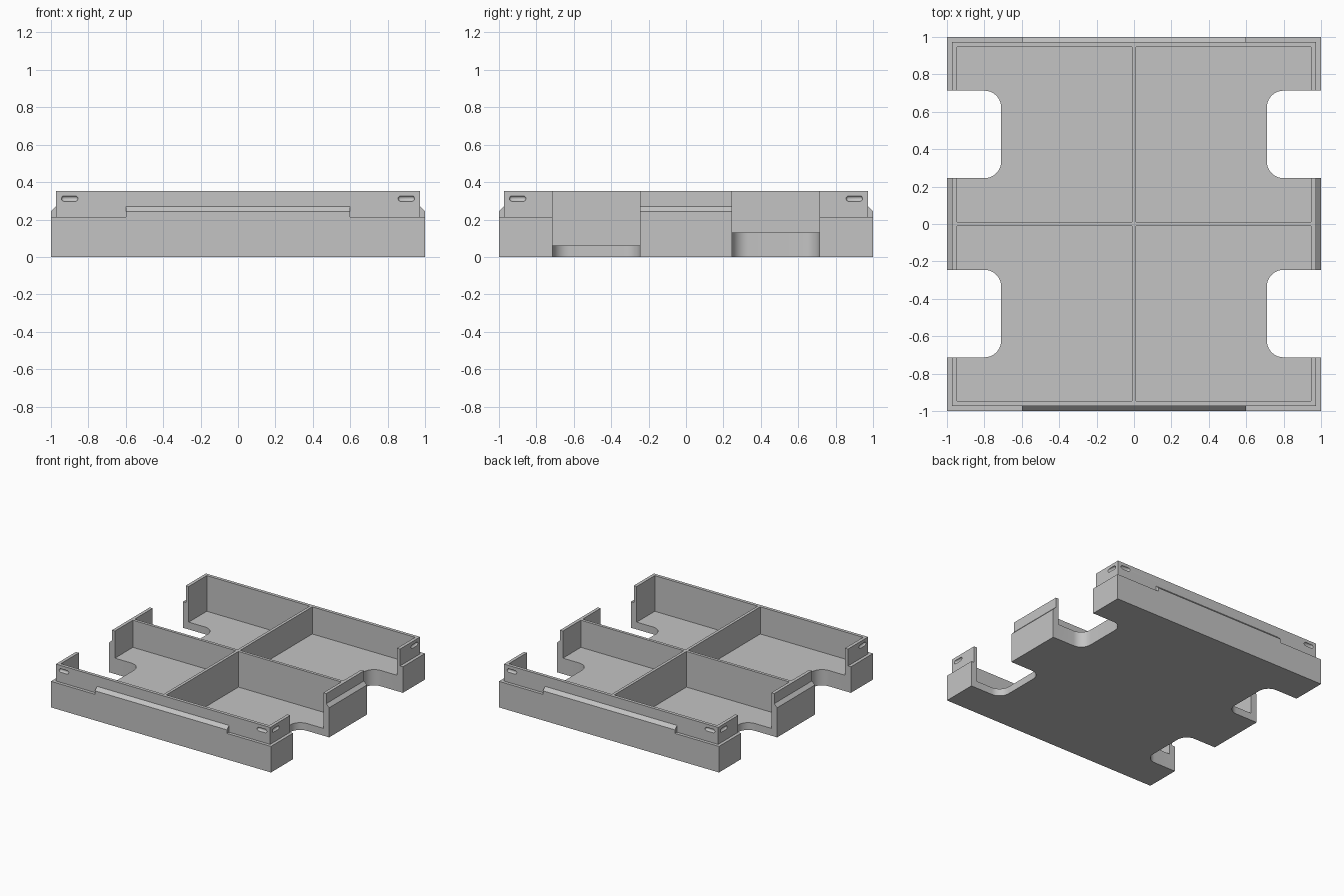
import bpy
import bmesh
from math import pi
from mathutils import Matrix, Vector

cube = bpy.data.objects.get("Cube")
if cube:
    bpy.data.objects.remove(cube, do_unlink=True)

# Main dimensions
LEDGE, TOP = 0.214, 0.353       # step height and rim height
RIM, INNER = 0.974, 0.947       # half widths of the rim and the cavity
WEB = 0.012                     # half thickness of the dividers
LOW, HIGH = 0.06, 0.13          # floor heights

grey = bpy.data.materials.new("grey plastic")
grey.use_nodes = True
colour = (0.55, 0.55, 0.55, 1)
grey.diffuse_color = colour
grey.node_tree.nodes["Principled BSDF"].inputs["Base Color"].default_value = colour


def finish(name, bm):
    """Turn a bmesh into an object with clean normals."""
    bmesh.ops.recalc_face_normals(bm, faces=bm.faces)
    mesh = bpy.data.meshes.new(name)
    bm.to_mesh(mesh)
    bm.free()
    mesh.materials.append(grey)
    obj = bpy.data.objects.new(name, mesh)
    bpy.context.scene.collection.objects.link(obj)
    return obj


def box(name, low, high, corner=0):
    """Box between two corners, optionally with rounded vertical edges."""
    low, high = Vector(low), Vector(high)
    bm = bmesh.new()
    bmesh.ops.create_cube(bm, size=1)
    bmesh.ops.scale(bm, vec=high - low, verts=bm.verts)
    bmesh.ops.translate(bm, vec=(low + high) / 2, verts=bm.verts)
    if corner:
        upright = [e for e in bm.edges
                   if abs(e.verts[0].co.z - e.verts[1].co.z) > 0.01]
        bmesh.ops.bevel(bm, geom=upright, offset=corner, segments=10,
                        profile=0.5, affect='EDGES')
    return finish(name, bm)


def stepped_block():
    """Square block whose upper part is set in to form a ledge."""
    bm = bmesh.new()
    rings = []
    for half, z in ((1, 0), (1, LEDGE), (RIM, LEDGE), (RIM, TOP)):
        rings.append([bm.verts.new((sx * half, sy * half, z))
                      for sx, sy in ((-1, -1), (1, -1), (1, 1), (-1, 1))])
    for a, b in zip(rings, rings[1:]):
        for i in range(4):
            j = (i + 1) % 4
            bm.faces.new((a[i], a[j], b[j], b[i]))
    bm.faces.new(rings[0])
    bm.faces.new(rings[-1])
    return finish("tray", bm)


def ridge(turn):
    """Sloped locking ridge on the ledge of one side."""
    bm = bmesh.new()
    profile = ((0.96, 0.2), (1, 0.2), (1, 0.243), (RIM, 0.27), (0.96, 0.27))
    face = bm.faces.new([bm.verts.new((x, -0.6, z)) for x, z in profile])
    out = bmesh.ops.extrude_face_region(bm, geom=[face])
    moved = [v for v in out["geom"] if isinstance(v, bmesh.types.BMVert)]
    bmesh.ops.translate(bm, vec=(0, 1.2, 0), verts=moved)
    bmesh.ops.rotate(bm, matrix=Matrix.Rotation(turn, 3, 'Z'), verts=bm.verts)
    return finish("ridge", bm)


def slot(turn, side):
    """Capsule cutter for a shallow clip slot near a corner."""
    bm = bmesh.new()
    bmesh.ops.create_uvsphere(bm, u_segments=16, v_segments=9, radius=0.015)
    for v in bm.verts:
        v.co.z += 0.029 if v.co.z > 0 else -0.029
    bmesh.ops.rotate(bm, matrix=Matrix.Rotation(pi / 2, 3, 'X'), verts=bm.verts)
    bmesh.ops.translate(bm, vec=(RIM, side * 0.9, 0.312), verts=bm.verts)
    bmesh.ops.rotate(bm, matrix=Matrix.Rotation(turn, 3, 'Z'), verts=bm.verts)
    return finish("slot", bm)


def combine(target, tool, operation):
    """Apply a boolean and remove the helper."""
    tool.hide_render = True
    mod = target.modifiers.new("cut", 'BOOLEAN')
    mod.operation = operation
    mod.solver = 'EXACT'
    mod.object = tool
    bpy.context.view_layer.objects.active = target
    bpy.ops.object.modifier_apply(modifier=mod.name)
    bpy.data.objects.remove(tool, do_unlink=True)


tray = stepped_block()

# Locking ridges and corner slots on all four sides
for quarter in range(4):
    angle = quarter * pi / 2
    combine(tray, ridge(angle), 'UNION')
    for side in (-1, 1):
        combine(tray, slot(angle, side), 'DIFFERENCE')

# Four compartments with two floor heights, and a rounded side notch in each
for sx in (-1, 1):
    for sy in (-1, 1):
        xs = sorted((sx * WEB, sx * INNER))
        ys = sorted((sy * WEB, sy * INNER))
        floor = HIGH if sx == sy else LOW
        combine(tray, box("pocket", (xs[0], ys[0], floor), (xs[1], ys[1], 0.5)),
                'DIFFERENCE')
        xs = sorted((sx * 0.71, sx * 1.3))
        ys = sorted((sy * 0.245, sy * 0.713))
        combine(tray, box("notch", (xs[0], ys[0], -0.1), (xs[1], ys[1], 0.5), 0.09),
                'DIFFERENCE')

# Smooth the round corners while keeping the edges sharp
bpy.ops.object.select_all(action='DESELECT')
tray.select_set(True)
bpy.context.view_layer.objects.active = tray
bpy.ops.object.shade_smooth_by_angle(angle=pi / 6)
